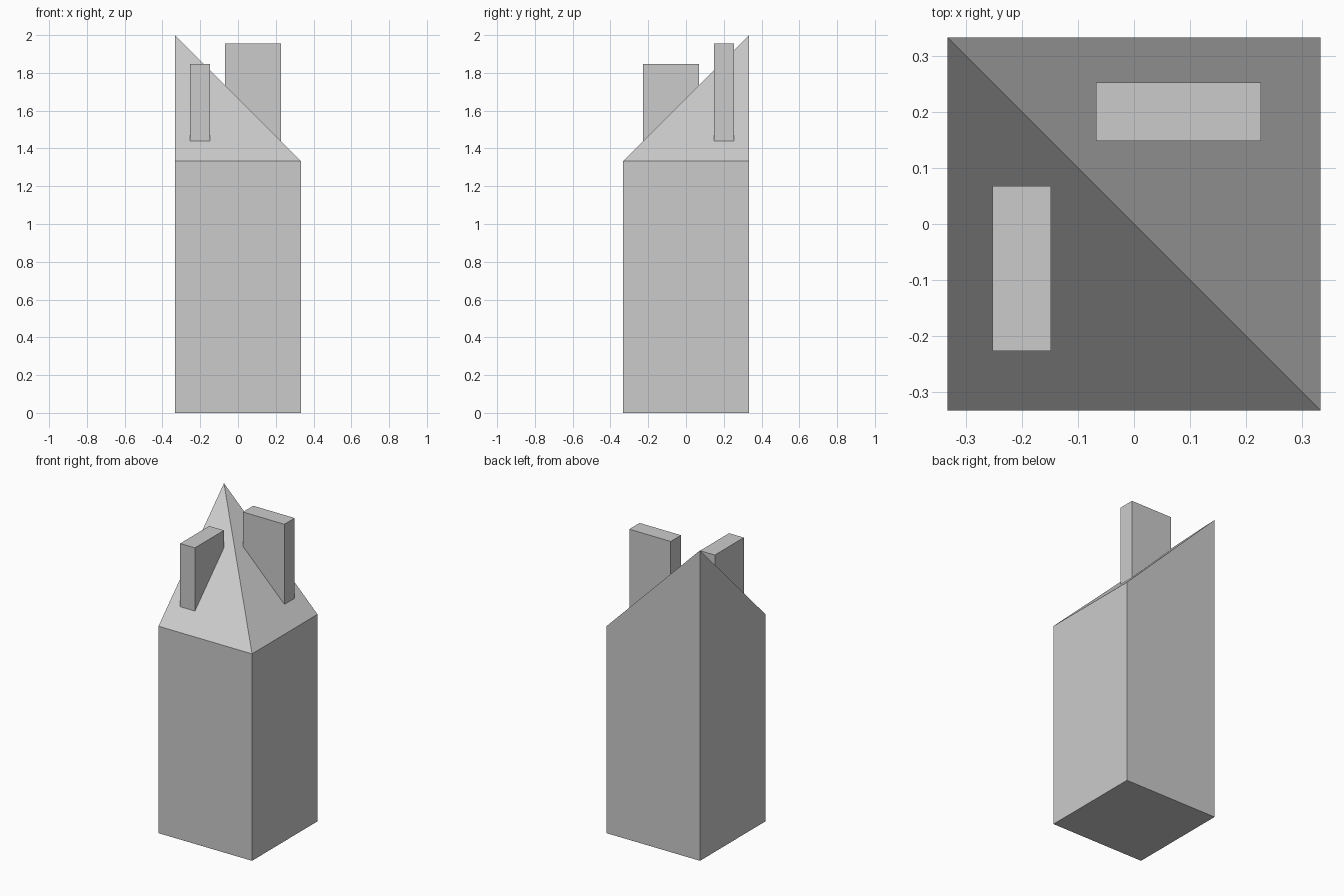
import bpy
import bmesh

cube = bpy.data.objects.get("Cube")
if cube:
    bpy.data.objects.remove(cube, do_unlink=True)

HALF = 1 / 3     # half the tower width
EAVES = 4 / 3    # wall height
PEAK = 2.0       # raised corner height

# One plain stone colour
stone = bpy.data.materials.new("stone_grey")
stone.use_nodes = True
grey = (0.6, 0.6, 0.6, 1)
stone.diffuse_color = grey
stone.node_tree.nodes["Principled BSDF"].inputs["Base Color"].default_value = grey


def box(bm, low, high):
    """Add a box spanning two opposite corners."""
    verts = bmesh.ops.create_cube(bm, size=1)["verts"]
    for v in verts:
        v.co = [h if c > 0 else l for c, l, h in zip(v.co, low, high)]
    return verts


def finish(bm, name):
    bmesh.ops.recalc_face_normals(bm, faces=bm.faces[:])
    mesh = bpy.data.meshes.new(name)
    bm.to_mesh(mesh)
    bm.free()
    mesh.materials.append(stone)
    obj = bpy.data.objects.new(name, mesh)
    bpy.context.collection.objects.link(obj)


# Tower: a block with its back corner drawn up to a peak, and a ridge
# running from the peak down to the opposite corner
bm = bmesh.new()
verts = box(bm, (-HALF, -HALF, 0), (HALF, HALF, EAVES))
top = [v for v in verts if v.co.z > 1]
peak = next(v for v in top if v.co.x < 0 < v.co.y)
foot = next(v for v in top if v.co.y < 0 < v.co.x)
bmesh.ops.connect_verts(bm, verts=[peak, foot])
peak.co.z = PEAK
finish(bm, "tower_with_sloping_roof")

# Slabs rising through the two roof slopes, bases hidden inside the tower
for name, low, high in (
    ("front_roof_slab", (-0.253, -0.227, 1.42), (-0.148, 0.068, 1.847)),
    ("back_roof_slab", (-0.068, 0.148, 1.42), (0.227, 0.253, 1.956)),
):
    bm = bmesh.new()
    box(bm, low, high)
    finish(bm, name)
